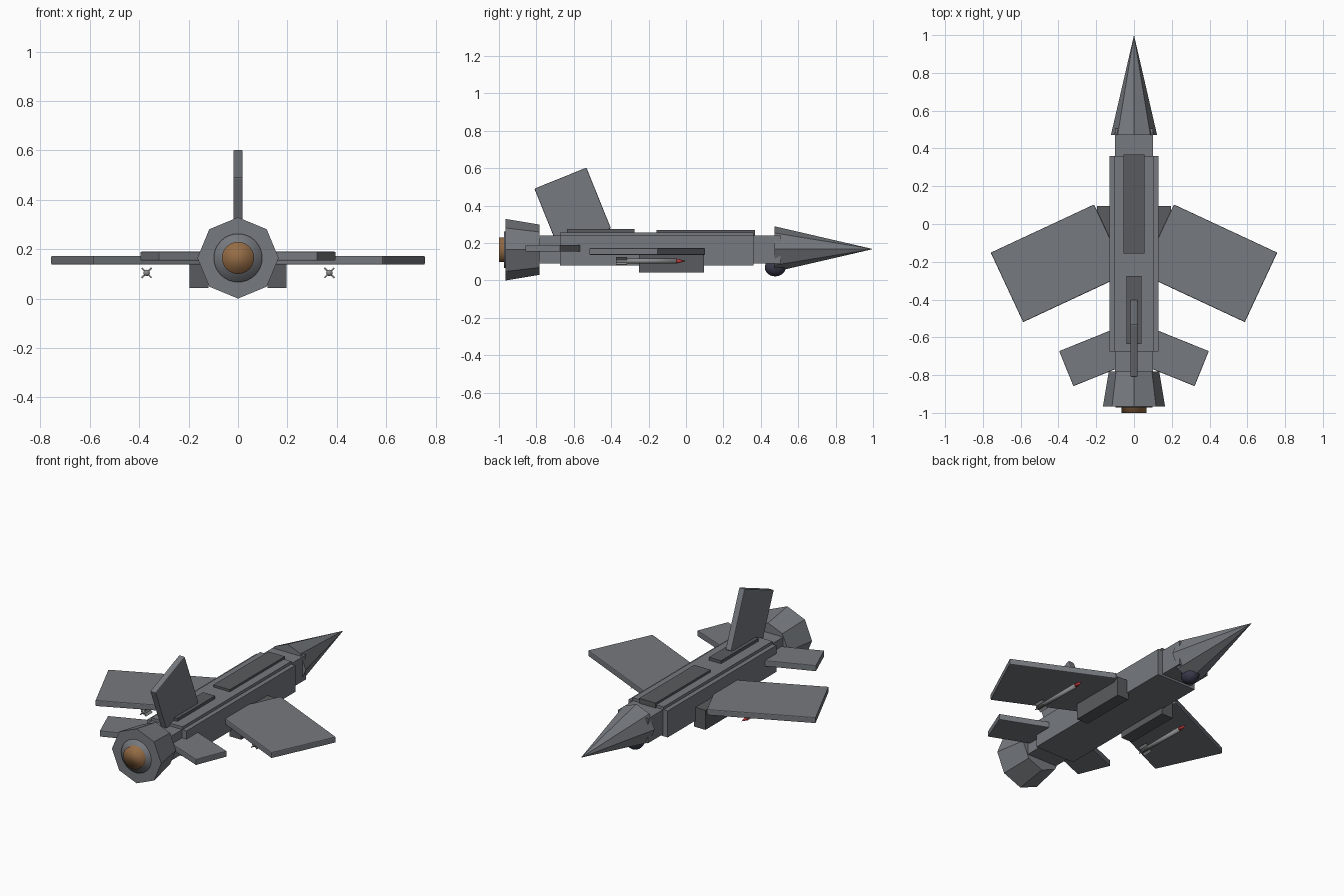
import bpy
from math import radians, pi

if "Cube" in bpy.data.objects:
    bpy.data.objects.remove(bpy.data.objects["Cube"])

AXIS_Z = 0.1645


def material(name, color):
    m = bpy.data.materials.new(name)
    m.diffuse_color = (*color, 1)
    m.use_nodes = True
    m.node_tree.nodes["Principled BSDF"].inputs["Base Color"].default_value = m.diffuse_color
    return m


BODY = material("hull_grey", (0.180, 0.192, 0.210))
DARK = material("dark_panel", (0.10, 0.105, 0.112))
STEEL = material("light_steel", (0.26, 0.265, 0.27))
BRONZE = material("exhaust_bronze", (0.30, 0.15, 0.06))
RED = material("warhead_red", (0.5, 0.04, 0.04))
GLASS = material("sensor_glass", (0.04, 0.04, 0.07))


def finish(name, mat=BODY, bevel=0):
    o = bpy.context.object
    o.name = name
    o.data.materials.append(mat)
    if bevel:
        b = o.modifiers.new("edge", 'BEVEL')
        b.width, b.segments = bevel, 2
    return o


def slab(name, center, size, rot=(0, 0, 0), mat=BODY, bevel=0):
    bpy.ops.mesh.primitive_cube_add(size=1, location=center)
    bpy.context.object.scale = size
    bpy.ops.object.transform_apply(location=False, rotation=False, scale=True)
    bpy.context.object.rotation_euler = rot
    return finish(name, mat, bevel)


def box(name, lo, hi, mat=BODY):
    return slab(name, [(a + b) / 2 for a, b in zip(lo, hi)],
                [b - a for a, b in zip(lo, hi)], mat=mat)


def round_y(name, x, z, y0, y1, r0, r1, sides, mat=BODY, smooth=False):
    """Cylinder or cone along y, radius r0 at y0 and r1 at y1."""
    bpy.ops.mesh.primitive_cone_add(vertices=sides, radius1=r0, radius2=r1, depth=y1 - y0,
                                    location=(x, (y0 + y1) / 2, z), rotation=(-pi / 2, 0, 0))
    if smooth:
        bpy.ops.object.shade_smooth()
    return finish(name, mat)


# Fuselage with a raised spine
box("inner_fuselage", (-0.10, -0.80, 0.092), (0.10, 0.505, 0.24))
box("main_fuselage", (-0.13, -0.675, 0.08), (0.13, 0.36, 0.24))
box("raised_spine", (-0.103, -0.675, 0.20), (0.103, 0.36, 0.257))
box("front_spine_panel", (-0.055, -0.157, 0.24), (0.055, 0.368, 0.27), DARK)
box("rear_spine_panel", (-0.04, -0.635, 0.24), (0.04, -0.276, 0.275), DARK)

# Nose and chin sensor
round_y("nose_cone", 0, 0.168, 0.472, 1.0, 0.122, 0, 8)
bpy.ops.mesh.primitive_uv_sphere_add(segments=24, ring_count=12, radius=1,
                                     location=(0, 0.477, 0.07))
bpy.context.object.scale = (0.047, 0.056, 0.048)
bpy.ops.object.transform_apply(location=False, rotation=False, scale=True)
bpy.ops.object.shade_smooth()
finish("chin_sensor", GLASS)

# Engine
round_y("engine_nozzle", 0, AXIS_Z, -0.965, -0.782, 0.1645, 0.134, 8)
round_y("nozzle_ring", 0, AXIS_Z, -0.972, -0.80, 0.098, 0.098, 32, BODY, True)
round_y("exhaust_core", 0, AXIS_Z, -1.0, -0.85, 0.065, 0.065, 32, BRONZE, True)

# Tail fin
slab("tail_fin", (0, -0.606, 0.385), (0.038, 0.30, 0.35), (radians(22), 0, 0), BODY, 0.005)

for side, s in (("left", -1), ("right", 1)):
    # Wings and tailplanes
    slab(f"{side}_wing", (s * 0.399, -0.208, 0.155), (0.604, 0.406, 0.036),
         (0, 0, -s * radians(25)), BODY, 0.005)
    slab(f"{side}_tailplane", (s * 0.218, -0.709, 0.172), (0.303, 0.20, 0.036),
         (0, 0, -s * radians(22)), BODY, 0.004)
    # Air intakes
    x0, x1 = sorted((s * 0.12, s * 0.196))
    box(f"{side}_intake", (x0, -0.25, 0.042), (x1, 0.095, 0.16), DARK)
    # Missiles
    mx, mz = s * 0.37, 0.104
    round_y(f"{side}_missile_body", mx, mz, -0.375, -0.05, 0.013, 0.013, 12, STEEL, True)
    round_y(f"{side}_missile_tip", mx, mz, -0.05, 0.0, 0.013, 0, 12, RED, True)
    for a in (45, -45):
        slab(f"{side}_missile_fins", (mx, -0.345, mz), (0.056, 0.06, 0.006),
             (0, radians(a), 0), STEEL)
